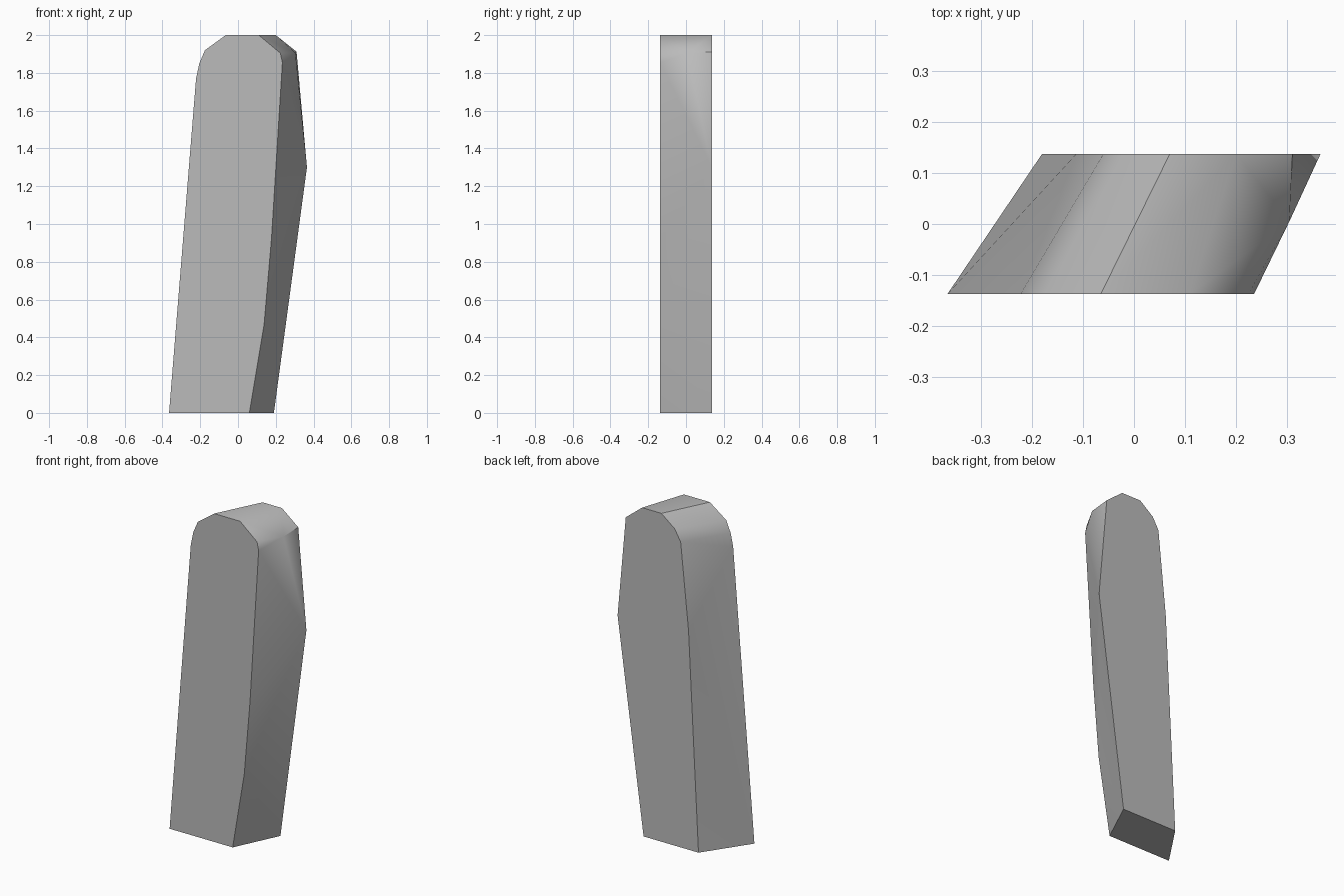
import bpy, bmesh, math

cube = bpy.data.objects.get("Cube")
if cube:
    bpy.data.objects.remove(cube, do_unlink=True)

# Plain grey stone
grey = bpy.data.materials.new("plain_grey")
grey.use_nodes = True
colour = (0.5, 0.5, 0.5, 1)
grey.diffuse_color = colour
grey.node_tree.nodes["Principled BSDF"].inputs["Base Color"].default_value = colour

HALF_DEPTH = 0.137

# Outlines (x, z) from the bottom -x corner, over the rounded top, to the bottom +x corner
FRONT = [(-.365, 0), (-.222, 1.77), (-.205, 1.85), (-.175, 1.92), (-.065, 2), (.11, 2),
         (.224, 1.905), (.235, 1.855), (.177, .92), (.138, .467), (.06, 0)]
BACK = [(-.18, 0), (-.113, 1.335), (-.06, 1.86), (-.02, 1.93), (.07, 2), (.2, 2),
        (.31, 1.912), (.365, 1.3), (.19, 0)]

bm = bmesh.new()
f = [bm.verts.new((x, -HALF_DEPTH, z)) for x, z in FRONT]
b = [bm.verts.new((x, HALF_DEPTH, z)) for x, z in BACK]
notch = bm.verts.new((.304, .005, 1.905))  # shoulder corner between the outlines


def strip(i, j, steps):
    """Zip the outlines: F or B advances one side, Q advances both."""
    for s in steps:
        ni, nj = i + (s in "FQ"), j + (s in "BQ")
        face = [f[i], b[j]]
        if nj > j:
            face.append(b[nj])
        if ni > i:
            face.append(f[ni])
        bm.faces.new(face)
        i, j = ni, nj


# Flat front, back and base
bm.faces.new(f)
bm.faces.new(b)
bm.faces.new((f[0], f[-1], b[-1], b[0]))

# Leaning side and rounded crown
strip(0, 0, "BFBFQQQ")

# Chipped shoulder: facets fan around the notch
ring = [f[5], b[5], b[6], b[7], f[7], f[6]]
for p, q in zip(ring, ring[1:] + ring[:1]):
    bm.faces.new((notch, p, q))

# Twisted side below the shoulder
strip(7, 7, "FFBF")

bmesh.ops.recalc_face_normals(bm, faces=bm.faces)
mesh = bpy.data.meshes.new("standing_stone")
bm.to_mesh(mesh)
bm.free()
mesh.materials.append(grey)

stone = bpy.data.objects.new("standing_stone", mesh)
bpy.context.collection.objects.link(stone)
bpy.ops.object.select_all(action='DESELECT')
stone.select_set(True)
bpy.context.view_layer.objects.active = stone
bpy.ops.object.shade_smooth_by_angle(angle=math.radians(40))
